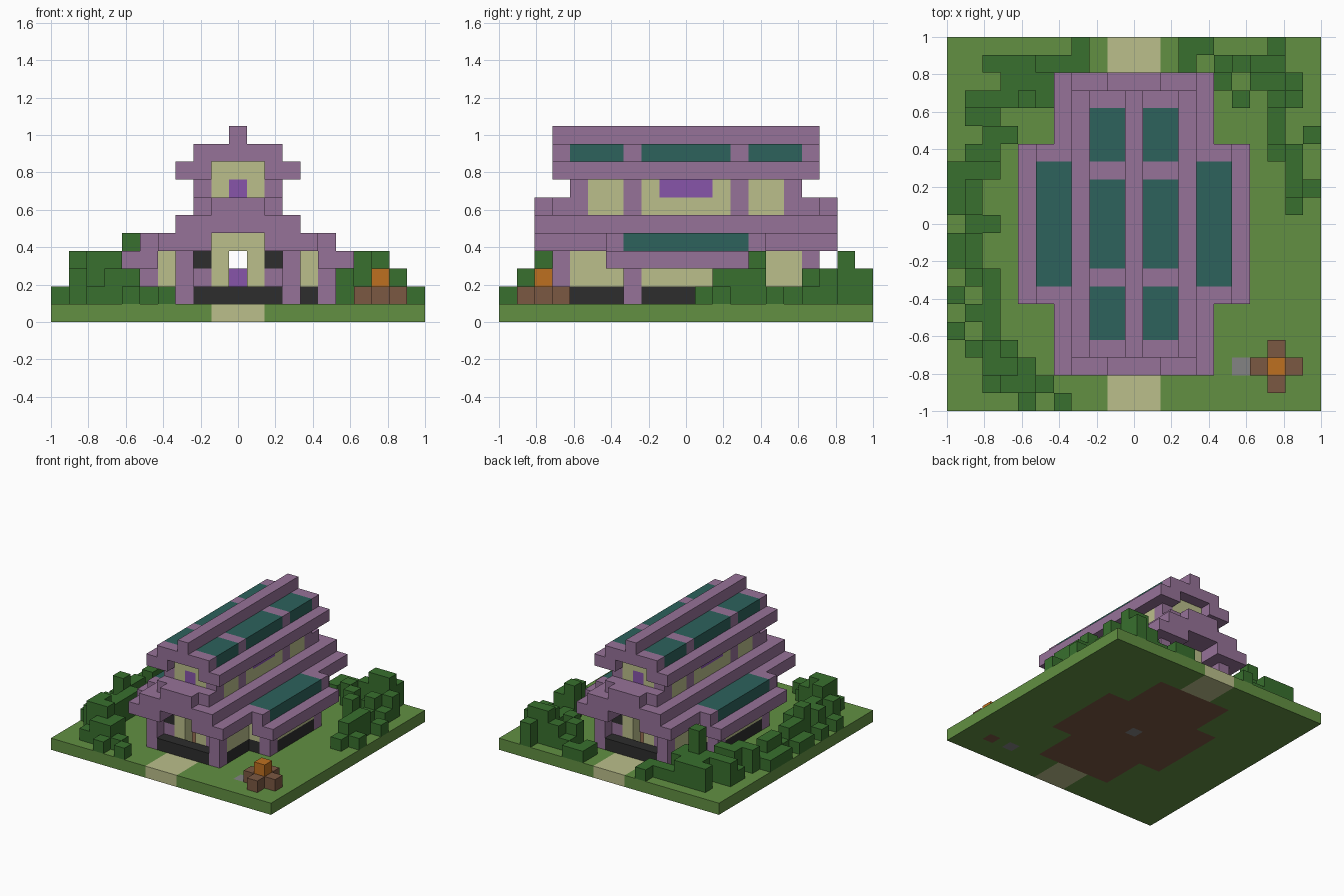
import bpy, bmesh
from mathutils import Matrix

if "Cube" in bpy.data.objects:
    bpy.data.objects.remove(bpy.data.objects["Cube"], do_unlink=True)

U = 2 / 21  # size of one building block


def material(name, hexcode):
    rgb = [int(hexcode[i:i + 2], 16) / 255 for i in (0, 2, 4)]
    col = [c / 12.92 if c < 0.04 else ((c + 0.055) / 1.055) ** 2.4 for c in rgb] + [1]
    m = bpy.data.materials.new(name)
    m.use_nodes = True
    m.diffuse_color = col
    m.node_tree.nodes["Principled BSDF"].inputs["Base Color"].default_value = col
    return m


grass = material("grass_green", "629042")
leaf = material("leaf_green", "38702e")
mauve = material("mauve_timber", "967298")
teal = material("teal_roof", "2d625c")
sand = material("sand_plaster", "bbbf8b")
wood = material("brown_wood", "7b5842")
orange = material("fire_orange", "be7020")
violet = material("violet_glass", "8755aa")
dark = material("dark_stone", "2d2d2d")
grey = material("grey_stone", "838383")


def finish(bm, name, *mats):
    me = bpy.data.meshes.new(name)
    bm.to_mesh(me)
    bm.free()
    for m in mats:
        me.materials.append(m)
    ob = bpy.data.objects.new(name, me)
    bpy.context.collection.objects.link(ob)


def blocks(name, mat, boxes, mirror=True):
    """Boxes as inclusive cell ranges (x, y, z); mirrored in x and y when off centre."""
    bm = bmesh.new()
    for box in boxes:
        (x0, x1), (y0, y1), (z0, z1) = [r if isinstance(r, tuple) else (r, r) for r in box]
        for sx in (1, -1) if mirror and x0 > 0 else (1,):
            for sy in (1, -1) if mirror and y0 > 0 else (1,):
                centre = (sx * (x0 + x1) / 2 * U, sy * (y0 + y1) / 2 * U, (z0 + z1 + 1) / 2 * U)
                size = ((x1 - x0 + 1) * U, (y1 - y0 + 1) * U, (z1 - z0 + 1) * U, 1)
                bmesh.ops.create_cube(bm, size=1, matrix=Matrix.Translation(centre) @ Matrix.Diagonal(size))
    finish(bm, name, mat)


def hedge(name, bushes):
    """Bushes as (x, y, height), standing on the lawn."""
    blocks(name, leaf, [(x, y, (1, h)) for x, y, h in bushes], mirror=False)


def span(n):
    return (-n, n)


# Ground slab: lawn, paths, house floor and single stones chosen by position
def ground_index(x, y):
    if (round(x), round(y)) in ((0, 0), (6, -8)):
        return 3
    if (round(x), round(y)) == (8, -8):
        return 2
    x, y = abs(x), abs(y)
    if (x < 3.5 and y < 7.5) or (x < 5.5 and y < 3.5):
        return 2
    return 1 if x < 1.5 and y > 7.5 else 0


bm = bmesh.new()
bmesh.ops.create_grid(bm, x_segments=21, y_segments=21, size=1)
ext = bmesh.ops.extrude_face_region(bm, geom=bm.faces[:], use_keep_orig=True)
bmesh.ops.translate(bm, vec=(0, 0, U), verts=[g for g in ext["geom"] if isinstance(g, bmesh.types.BMVert)])
bmesh.ops.recalc_face_normals(bm, faces=bm.faces[:])
for f in bm.faces:
    c = f.calc_center_median() / U
    f.material_index = ground_index(c.x, c.y)
finish(bm, "ground", grass, sand, wood, grey)

# Lower storey
blocks("corner_posts", mauve, [(3, 7, (1, 3)), (5, 3, (1, 3)), (3, 3, (1, 3))])
blocks("stone_plinth", dark, [(3, (4, 6), 1), (4, 3, 1), (5, span(2), 1), (span(2), 7, 1)])
blocks("lower_walls", sand, [(3, (4, 6), (2, 3)), (4, 3, (2, 3)), (5, span(2), (2, 3)),
                             (1, 6, (1, 4)), (0, 6, 4)])
blocks("porch_walls", mauve, [(2, 6, (1, 2)), (2, 6, 4)])
blocks("porch_windows", dark, [(2, 6, 3)])
blocks("altar", violet, [(0, 0, (1, 2))])

# Side wing roofs
blocks("wing_roof_panels", teal, [((4, 5), span(3), 4)])
blocks("wing_roof_frame", mauve, [((4, 5), 4, 4), (6, span(4), 3), (5, 4, 3)])

# Lower roof and porch gables
blocks("lower_roof", mauve, [(3, span(8), 4), (4, (5, 8), 4), (2, (7, 8), 4),
                             ((2, 3), span(8), 5), (span(1), (7, 8), 5)])
blocks("porch_gable_caps", mauve, [(span(2), 7, 6), (span(1), 8, 6)])

# Upper storey
blocks("upper_posts", mauve, [(2, 6, (6, 7)), (2, 3, (6, 7))])
blocks("upper_walls", sand, [(2, (4, 5), (6, 7)), (2, span(2), 6), (2, 2, 7),
                             (span(1), 6, (5, 6)), (1, 6, 7), (span(1), 6, 8)])
blocks("upper_windows", violet, [(2, span(1), 7), (0, 6, 7)])

# Upper roof
blocks("upper_eaves", mauve, [((2, 3), span(7), 8)])
blocks("upper_roof_panels", teal, [((1, 2), (4, 6), 9), ((1, 2), span(2), 9)])
blocks("upper_roof_frame", mauve, [((1, 2), 7, 9), ((1, 2), 3, 9), (0, span(7), 9)])
blocks("roof_ridge", mauve, [(0, span(7), 10)])

# Campfire
blocks("campfire_logs", wood, [(7, -8, 1), (9, -8, 1), (8, -7, 1), (8, -9, 1)], mirror=False)
blocks("campfire_flame", orange, [(8, -8, (1, 2))], mirror=False)

# Hedges around the lawn
hedge("back_right_hedge", [
    (-3, 10, 1), ((-8, -6), 9, 2), ((-5, -3), 9, 1), ((-7, -5), 8, 2), ((-9, -7), 7, 2),
    (-6, 7, 4), (-5, 7, 2), ((-9, -8), 6, 1), ((-8, -7), 5, 2), ((-9, -8), 4, 2),
    ((-10, -8), 3, 1), (-10, (1, 2), 1), (-9, (1, 2), 2), ((-9, -8), 0, 1)])
hedge("front_right_hedge", [
    (-10, (-2, -1), 1), (-9, (-2, -1), 2), (-9, -3, 3), (-8, (-4, -3), 2), (-10, -4, 1),
    ((-9, -8), -5, 2), (-10, -6, 1), (-8, -6, 2), (-9, -7, 2), (-8, -7, 3), (-7, -7, 1),
    ((-8, -7), -8, 3), (-6, -8, 2), (-8, -9, 1), ((-7, -6), -9, 2), (-5, -9, 1),
    (-6, -10, 1), (-4, -10, 1)])
hedge("back_left_hedge", [
    ((3, 4), 10, 1), (8, 10, 2), (3, 9, 1), (5, 9, 1), (6, 9, 2), ((7, 8), 9, 3),
    (5, 8, 2), ((7, 8), 8, 1), (9, 8, 2), (6, 7, 2), (8, 7, 2), (9, 7, 1),
    (8, (5, 6), 1), (10, 5, 1), (8, 4, 3), (9, (2, 4), 2), (10, 2, 1), (9, 1, 1)])
